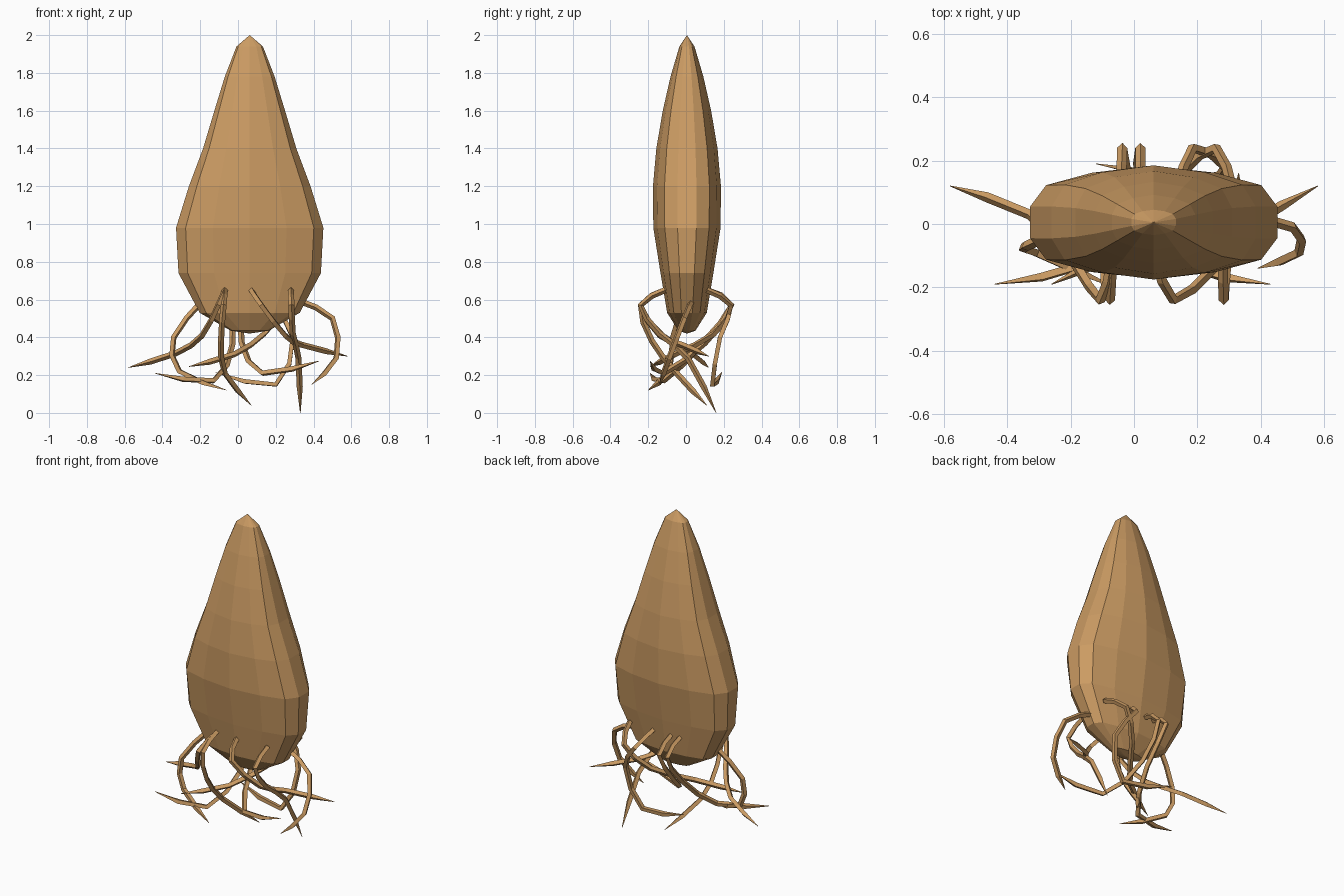
import bpy, bmesh
from mathutils import Vector

if "Cube" in bpy.data.objects:
    bpy.data.objects.remove(bpy.data.objects["Cube"])

skin = bpy.data.materials.new("tan skin")
skin.diffuse_color = (0.60, 0.33, 0.125, 1)
skin.use_nodes = True
skin.node_tree.nodes["Principled BSDF"].inputs["Base Color"].default_value = skin.diffuse_color

# Flattened bulb body: rings of (z, half width, half depth)
RINGS = [(1.94, 0.07, 0.04), (1.78, 0.132, 0.087), (1.6, 0.187, 0.128),
         (1.4, 0.247, 0.162), (1.2, 0.322, 0.18), (0.98, 0.39, 0.178),
         (0.74, 0.377, 0.14), (0.53, 0.265, 0.105), (0.435, 0.1, 0.045)]
# Quarter of the blunt-ended lens cross-section, mirrored to a full loop
Q = [(1, 0.28), (0.87, 0.66), (0.5, 0.88)]
HALF = Q + [(0, 1)] + [(-x, y) for x, y in reversed(Q)]
LOOP = HALF + [(-x, -y) for x, y in HALF]
CX = 0.062

bm = bmesh.new()
rings = [[bm.verts.new((CX + x * w, y * d, z)) for x, y in LOOP] for z, w, d in RINGS]
top = bm.verts.new((CX, 0, 2))
bottom = bm.verts.new((CX, 0, 0.42))
for i in range(len(LOOP)):
    j = (i + 1) % len(LOOP)
    for a, b in zip(rings, rings[1:]):
        bm.faces.new((a[i], b[i], b[j], a[j]))
    bm.faces.new((top, rings[0][i], rings[0][j]))
    bm.faces.new((bottom, rings[-1][j], rings[-1][i]))
bmesh.ops.recalc_face_normals(bm, faces=bm.faces)
mesh = bpy.data.meshes.new("body")
bm.to_mesh(mesh)
bm.free()
mesh.materials.append(skin)
body = bpy.data.objects.new("body", mesh)
body.location.y = 0.005
bpy.context.collection.objects.link(body)


# Adds a rounded midpoint between each pair of path points
def rounded(pts):
    pts = [Vector(p) for p in pts]
    ext = [pts[0]] + pts + [pts[-1]]
    out = [pts[0]]
    for a, b, c, d in zip(ext, ext[1:], ext[2:], ext[3:]):
        out += [(b + c) * 0.5625 - (a + d) * 0.0625, c]
    return out


# Tapered four-sided tendril along a path, turned into a mesh
def tendril(name, pts):
    path = rounded(pts)
    cu = bpy.data.curves.new(name, 'CURVE')
    cu.dimensions = '3D'
    cu.bevel_depth = 0.016
    cu.bevel_resolution = 0
    cu.use_fill_caps = True
    sp = cu.splines.new('POLY')
    sp.points.add(len(path) - 1)
    for p, co in zip(sp.points, path):
        p.co = (*co, 1)
        p.radius = 1
    sp.points[-1].radius = 0.08
    cu.materials.append(skin)
    ob = bpy.data.objects.new(name, cu)
    bpy.context.collection.objects.link(ob)
    bpy.ops.object.select_all(action='DESELECT')
    ob.select_set(True)
    bpy.context.view_layer.objects.active = ob
    bpy.ops.object.convert(target='MESH')
    for f in bpy.context.object.data.polygons:
        f.use_smooth = False


# Tendril that leaves the front (-1) or back (1) face, arches out and crosses under
def arched(name, side, x, *rest):
    shoulder_x = x + 0.3 * (rest[0][0] - x)
    tendril(name, [(x, side * 0.11, 0.65), (shoulder_x, side * 0.24, 0.57), *rest])


arched("front_tendril_1", -1, -.07, (-.19, -.12, .41), (-.33, .03, .315), (-.58, .12, .24))
arched("front_tendril_2", -1, -.07, (-.09, -.18, .38), (-.07, -.05, .21), (.07, .11, .04))
arched("front_tendril_3", -1, .07, (.25, -.14, .41), (.34, -.02, .36), (.58, .12, .3))
arched("front_tendril_4", -1, .28, (.29, -.14, .42), (.32, .01, .29), (.33, .16, 0))
arched("back_tendril_1", 1, -.04, (-.03, .08, .36), (-.13, -.12, .17), (-.44, -.19, .21))
arched("back_tendril_2", 1, .02, (.02, .1, .37), (.13, -.12, .21), (.43, -.19, .275))
arched("back_tendril_3", 1, .14, (.29, .18, .4), (.2, .14, .15), (-.12, .19, .215))
arched("back_tendril_4", 1, .31, (.14, .15, .42), (-.02, -.06, .31), (-.26, -.19, .245))

# Tendrils that leave the narrow sides and hook forward
tendril("left_tendril", [(-.2, -.01, .58), (-.34, -.07, .4), (-.31, -.09, .22), (-.06, -.2, .12)])
tendril("right_tendril", [(.33, .03, .59), (.5, -.01, .5), (.52, -.09, .29), (.39, -.14, .15)])
